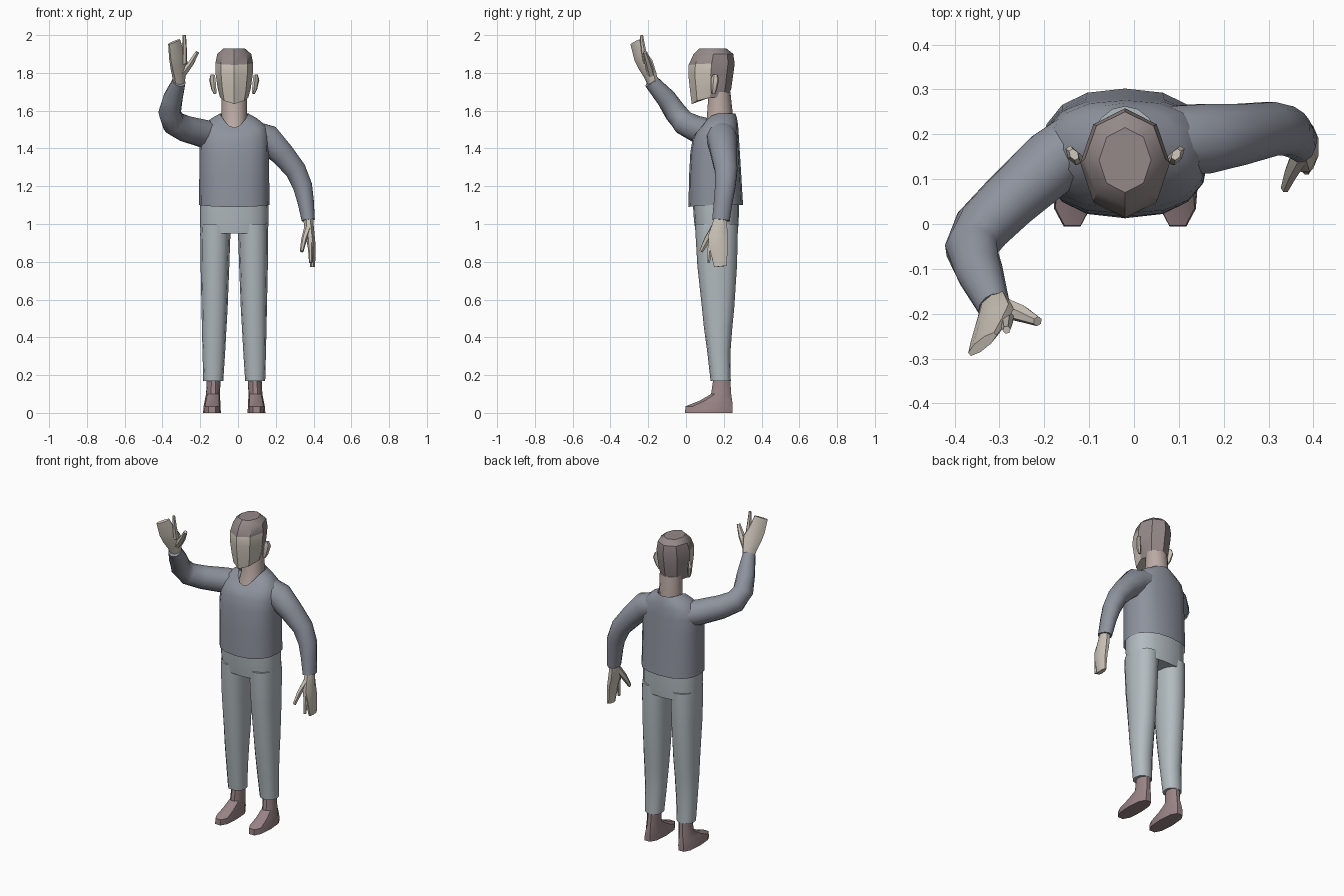
import bpy, math
from mathutils import Vector

CX = -0.02  # body centre line


def material(name, col):
    m = bpy.data.materials.new(name)
    m.diffuse_color = (*col, 1)
    return m


SKIN = material("skin", (0.60, 0.55, 0.48))
NECK = material("neck_skin", (0.50, 0.40, 0.37))
HAIR = material("hair", (0.30, 0.25, 0.25))
SHIRT = material("shirt", (0.27, 0.29, 0.34))
TROUSERS = material("trousers", (0.45, 0.50, 0.53))
SHOE = material("shoe", (0.32, 0.23, 0.24))


def loft(name, rings, mat, cap=True, angle=40):
    n = len(rings[0])
    verts = [p for r in rings for p in r]
    faces = [(i * n + k, i * n + (k + 1) % n, (i + 1) * n + (k + 1) % n, (i + 1) * n + k)
             for i in range(len(rings) - 1) for k in range(n)]
    if cap:
        faces.append(tuple(reversed(range(n))))
        faces.append(tuple(range(len(verts) - n, len(verts))))
    me = bpy.data.meshes.new(name)
    me.from_pydata(verts, [], faces)
    ob = bpy.data.objects.new(name, me)
    bpy.context.collection.objects.link(ob)
    me.materials.append(mat)
    bpy.ops.object.select_all(action='DESELECT')
    ob.select_set(True)
    bpy.context.view_layer.objects.active = ob
    bpy.ops.object.shade_smooth_by_angle(angle=math.radians(angle))
    return ob


def oval(z, cx, rx, y0, y1, n=12, e=2.0, dip=0.0):
    """Level ring between y0 and y1; dip lowers its front."""
    pts = []
    for k in range(n):
        a = 2 * math.pi * k / n
        c, s = math.cos(a), math.sin(a)
        u = math.copysign(abs(c) ** (2 / e), c)
        v = math.copysign(abs(s) ** (2 / e), s)
        pts.append(Vector((cx + rx * u, (y0 + y1) / 2 + (y1 - y0) / 2 * v,
                           z - dip * max(0, -s) ** 2)))
    return pts


def limb(name, pts, mat, wide=(0, 1, 0), n=10, cap=True, angle=50):
    """Tube along points (x, y, z, radius along wide, other radius)."""
    c = [Vector(p[:3]) for p in pts]
    rings = []
    for i, p in enumerate(pts):
        t = (c[min(i + 1, len(c) - 1)] - c[max(i - 1, 0)]).normalized()
        u = Vector(wide)
        u = (u - t * u.dot(t)).normalized()
        v = t.cross(u)
        rings.append([c[i] + u * p[3] * math.cos(a) + v * p[4] * math.sin(a)
                      for a in (2 * math.pi * (k + 0.5) / n for k in range(n))])
    return loft(name, rings, mat, cap, angle)


# Head with hair on the crown and back
head = loft("head", [oval(z, CX, rx, a, b, 8, 2, d) for z, rx, a, b, d in [
    (1.67, .075, .03, .225, .035), (1.72, .088, .022, .24, .02), (1.79, .098, .012, .25, 0),
    (1.85, .10, .014, .258, .008), (1.90, .09, .04, .25, 0), (1.928, .058, .07, .215, 0)]],
    SKIN, angle=35)
head.data.materials.append(HAIR)
for f in head.data.polygons:
    if f.center.z > 1.855 or (f.center.y > .14 and f.center.z > 1.68):
        f.material_index = 1

# Neck
loft("neck", [oval(z, CX, rx, a, b) for z, rx, a, b in
              [(1.47, .08, .075, .25), (1.56, .068, .11, .25), (1.70, .068, .12, .235)]], NECK)

# Torso of the shirt, open at hem and neckline
loft("shirt_torso", [oval(z, CX, rx, a, b, 16, e, d) for z, rx, a, b, e, d in [
    (1.10, .187, .013, .302, 2.4, .01), (1.25, .185, .016, .293, 2.5, 0),
    (1.38, .184, .023, .285, 2.6, 0), (1.46, .182, .035, .28, 2.6, .01),
    (1.52, .168, .05, .276, 2.5, .04), (1.56, .12, .066, .27, 2.2, .065),
    (1.585, .075, .08, .262, 2, .075)]], SHIRT, cap=False, angle=60)

# Hips
loft("trouser_hips", [oval(z, CX, rx, a, b, 16, 2.5) for z, rx, a, b in
                      [(.95, .178, .052, .274), (1.02, .182, .042, .279),
                       (1.13, .181, .035, .281)]], TROUSERS, angle=60)

# Legs, feet and ears in mirrored pairs
for side, s in (("right", -1), ("left", 1)):
    loft(side + "_trouser_leg", [oval(z, CX + s * o, rx, a, b, 12, 2.3) for z, o, rx, a, b in [
        (.17, .111, .053, .13, .237), (.32, .108, .06, .113, .235), (.45, .106, .065, .095, .245),
        (.55, .104, .069, .085, .255), (.78, .102, .076, .06, .27), (.95, .1, .08, .05, .274),
        (1.0, .098, .08, .047, .275)]], TROUSERS, angle=60)
    loft(side + "_foot", [oval(z, CX + s * o, rx, a, b, 10, e) for z, o, rx, a, b, e in [
        (0, .118, .047, -.01, .252, 2.6), (.035, .117, .045, -.008, .252, 2.6),
        (.065, .115, .041, .07, .248, 2.4), (.10, .112, .037, .13, .242, 2),
        (.20, .108, .036, .145, .235, 2)]], SHOE, angle=35)
    limb(side + "_ear", [(CX + s * .1, .145, 1.69, .01, .008), (CX + s * .108, .148, 1.715, .018, .012),
                         (CX + s * .116, .153, 1.765, .025, .013),
                         (CX + s * .114, .155, 1.79, .014, .01)],
         SKIN, (s * .5, .8, 0), 6, angle=30)

# Raised right arm
limb("right_sleeve", [(-.09, .20, 1.46, .07, .075), (-.18, .14, 1.478, .075, .075),
                      (-.28, .05, 1.505, .07, .067), (-.34, -.01, 1.535, .066, .064),
                      (-.362, -.055, 1.59, .06, .06), (-.345, -.105, 1.665, .053, .053),
                      (-.312, -.185, 1.755, .04, .036)], SHIRT, (.3, .2, 1), 12)

# Lowered left arm
limb("left_sleeve", [(.07, .185, 1.48, .08, .07), (.155, .19, 1.45, .08, .08),
                     (.235, .2, 1.37, .07, .066), (.305, .212, 1.285, .062, .058),
                     (.342, .208, 1.2, .056, .053), (.358, .197, 1.12, .051, .045),
                     (.372, .185, 1.02, .048, .036)], SHIRT, (0, 1, 0), 12)


def hand(side, wide, palm, index, thumb):
    limb(side + "_palm_and_fingers", palm, SKIN, wide, 8, angle=35)
    limb(side + "_index_finger", index, SKIN, wide, 6, angle=35)
    limb(side + "_thumb", thumb, SKIN, wide, 6, angle=35)


# Hands
hand("right", (.085, .065, .05),
     [(-.312, -.17, 1.73, .032, .026), (-.312, -.19, 1.79, .044, .026),
      (-.313, -.215, 1.845, .058, .022), (-.325, -.242, 1.89, .052, .018),
      (-.338, -.268, 1.965, .042, .012)],
     [(-.285, -.21, 1.85, .018, .015), (-.284, -.225, 1.92, .014, .013),
      (-.284, -.236, 2.0, .009, .009)],
     [(-.295, -.185, 1.79, .025, .018), (-.25, -.2, 1.85, .02, .016),
      (-.215, -.217, 1.91, .011, .011)])
hand("left", (0, 1, 0),
     [(.372, .185, 1.04, .036, .028), (.375, .178, .99, .044, .028),
      (.382, .168, .93, .056, .027), (.391, .172, .88, .052, .022),
      (.395, .183, .775, .037, .014)],
     [(.38, .135, .92, .018, .016), (.384, .126, .86, .014, .013), (.385, .118, .795, .009, .009)],
     [(.37, .155, .98, .026, .02), (.35, .115, .92, .02, .015), (.337, .08, .855, .011, .01)])
